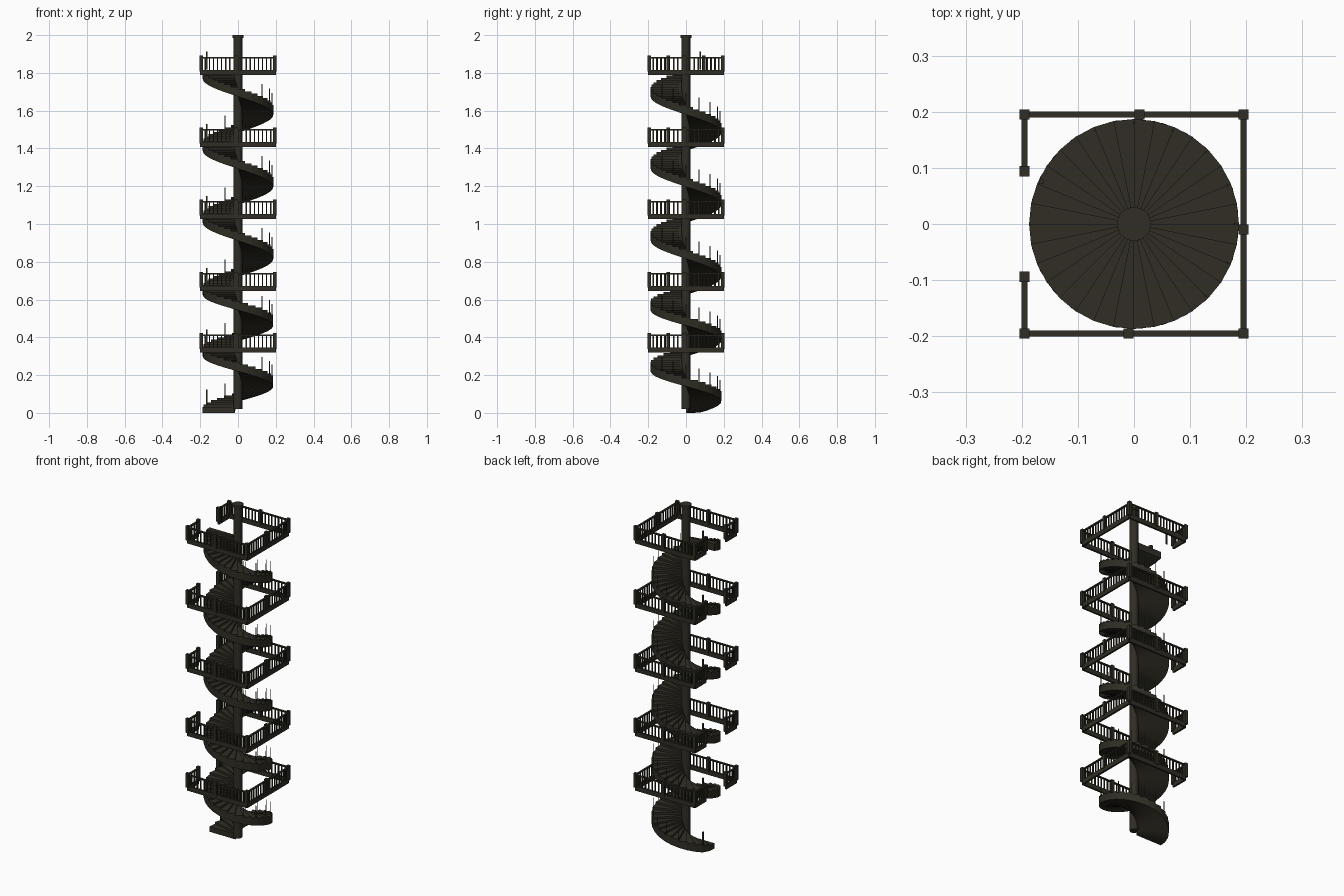
import bpy, bmesh, math
from mathutils import Matrix, Vector

cube = bpy.data.objects.get("Cube")
if cube:
    bpy.data.objects.remove(cube, do_unlink=True)

iron = bpy.data.materials.new("dark_olive_iron")
iron.use_nodes = True
COLOR = (0.029, 0.027, 0.018, 1)
iron.diffuse_color = COLOR
iron.node_tree.nodes["Principled BSDF"].inputs["Base Color"].default_value = COLOR

LEVELS = [0, 0.32, 0.645, 1.027, 1.408, 1.79]
OUTER, INNER = 0.187, 0.018
HALF = 0.195          # half side of the square landing rail
RISER = 0.0119
LIP = 0.02            # tread thickness above and below the spiral line


def finish(name, bm):
    bmesh.ops.recalc_face_normals(bm, faces=bm.faces)
    mesh = bpy.data.meshes.new(name)
    bm.to_mesh(mesh)
    bm.free()
    mesh.materials.append(iron)
    obj = bpy.data.objects.new(name, mesh)
    bpy.context.collection.objects.link(obj)
    return obj


def box(bm, center, size, turn=0):
    m = (Matrix.Translation(center) @ Matrix.Rotation(turn, 4, 'Z')
         @ Matrix.Diagonal((*size, 1)))
    bmesh.ops.create_cube(bm, size=1, matrix=m)


def polar(r, a, z):
    return Vector((r * math.cos(a), r * math.sin(a), z))


# Spiral flight: stepped top, smooth underside, climbing clockwise from -x
def flight(index, z0, z1):
    bm = bmesh.new()
    n = round((z1 - z0) / RISER)

    def quad(*pts):
        return bm.faces.new([bm.verts.new(p) for p in pts])

    def edge(i, z):
        a = math.pi - 2 * math.pi * i / n
        return polar(INNER, a, z), polar(OUTER, a, z)

    def low(i):
        return max(0, z0 + (z1 - z0) * i / n - LIP)

    previous = low(0)
    for i in range(n):
        top = z0 + (z1 - z0) * (i + 1) / n + LIP
        a_in, a_out = edge(i, top)
        b_in, b_out = edge(i + 1, top)
        c_in, c_out = edge(i, low(i))
        d_in, d_out = edge(i + 1, low(i + 1))
        p_in, p_out = edge(i, previous)
        quad(a_in, a_out, b_out, b_in)
        quad(a_out, c_out, d_out, b_out)
        quad(p_in, p_out, a_out, a_in)
        quad(c_in, d_in, d_out, c_out).smooth = True
        previous = top
    quad(b_in, b_out, d_out, d_in)
    bmesh.ops.remove_doubles(bm, verts=bm.verts, dist=0.0001)
    finish(f"spiral_flight_{index}", bm)

    # Thin rods standing on the treads
    bm = bmesh.new()
    for k in range(2, 10):
        t = (k + 1) / 16
        z = z0 + (z1 - z0) * t + LIP
        a = math.pi - 2 * math.pi * t
        box(bm, polar(0.18, a, z + 0.035), (0.003, 0.003, 0.08), a)
    finish(f"stair_rods_{index}", bm)


# Straight railing between two corners: beam, handrail and balusters
def railing(bm, start, end, z):
    p, q = Vector((*start, z)), Vector((*end, z))
    length = (q - p).length
    turn = math.atan2(q.y - p.y, q.x - p.x)
    mid = (p + q) / 2
    up = Vector((0, 0, 1))
    box(bm, mid + up * 0.013, (length, 0.011, 0.027), turn)
    box(bm, mid + up * 0.091, (length, 0.011, 0.007), turn)
    count = round(length / 0.022)
    for i in range(1, count):
        box(bm, p.lerp(q, i / count) + up * 0.057, (0.006, 0.006, 0.065), turn)


def landing(index, z):
    h, gap = HALF, 0.094
    bm = bmesh.new()
    path = [(-h, gap), (-h, h), (h, h), (h, -h), (-h, -h), (-h, -gap)]
    for start, end in zip(path, path[1:]):
        railing(bm, start, end, z)
    finish(f"landing_railing_{index}", bm)

    bm = bmesh.new()
    for x, y in path + [(0.01, h), (h, -0.01), (-0.01, -h)]:
        box(bm, (x, y, z + 0.06), (0.018, 0.018, 0.084))
    finish(f"landing_posts_{index}", bm)


for i, (low_z, high_z) in enumerate(zip(LEVELS, LEVELS[1:]), 1):
    flight(i, low_z, high_z)
    landing(i, high_z)

# Thicker newel post near the start of each flight
bm = bmesh.new()
for z in LEVELS:
    box(bm, (-0.165, 0.075, z + 0.075), (0.008, 0.008, 0.095))
finish("newel_posts", bm)


# Round central column and its cap
def cylinder(name, radius, z0, z1):
    bm = bmesh.new()
    bmesh.ops.create_cone(bm, cap_ends=True, segments=32, radius1=radius,
                          radius2=radius, depth=z1 - z0,
                          matrix=Matrix.Translation((0, 0, (z0 + z1) / 2)))
    for f in bm.faces:
        f.smooth = len(f.verts) == 4
    for e in bm.edges:
        e.smooth = all(f.smooth for f in e.link_faces)
    finish(name, bm)


cylinder("central_column", 0.023, 0.02, 1.99)
cylinder("column_cap", 0.03, 1.985, 2.0)
